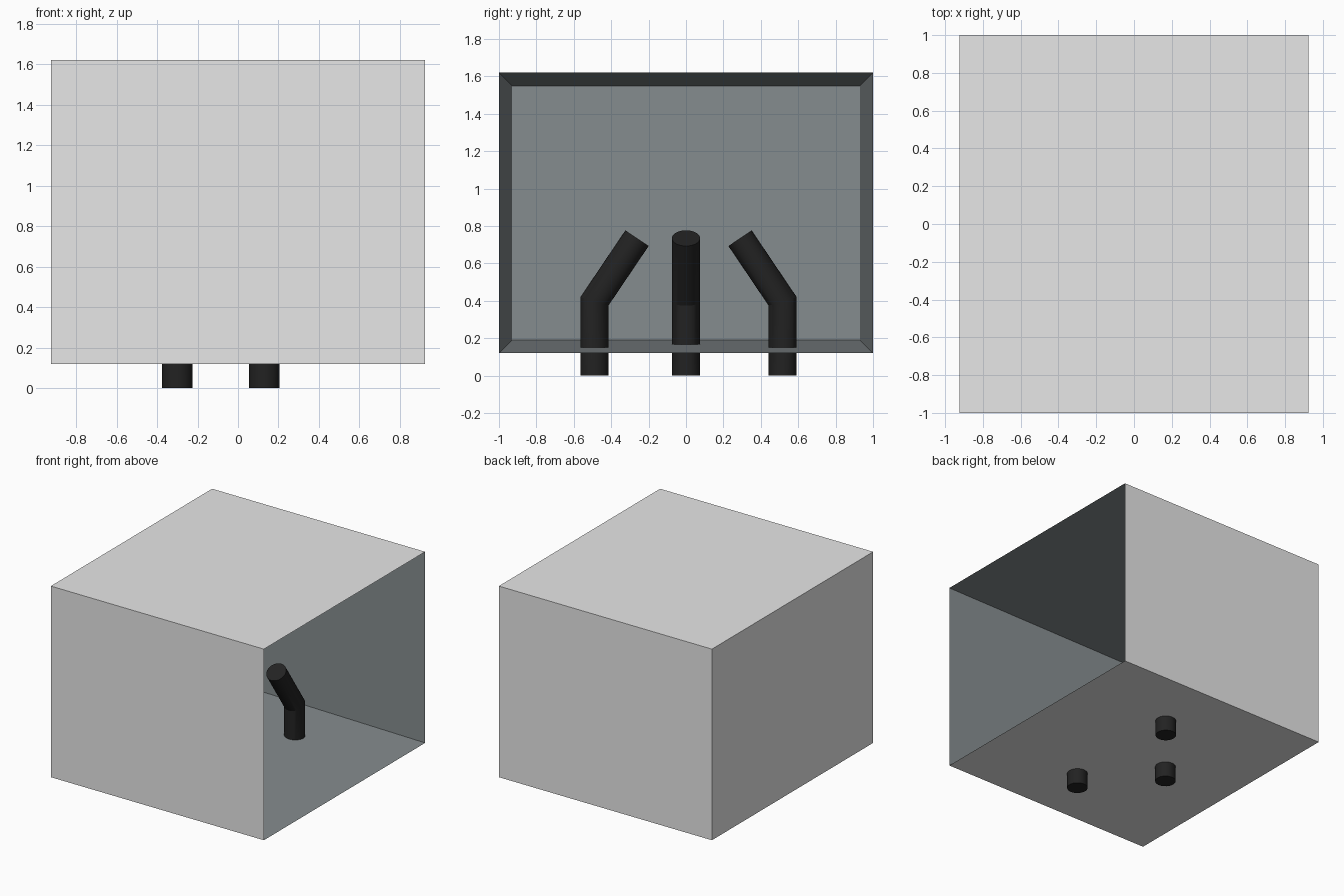
import bpy, bmesh, math
from mathutils import Vector

if "Cube" in bpy.data.objects:
    bpy.data.objects.remove(bpy.data.objects["Cube"])


def material(name, colour):
    m = bpy.data.materials.new(name)
    m.diffuse_color = (*colour, 1)
    m.use_nodes = True
    m.node_tree.nodes["Principled BSDF"].inputs["Base Color"].default_value = m.diffuse_color
    return m


shell_grey = material("light grey", (0.8, 0.8, 0.8))
inner_grey = material("slate grey", (0.234, 0.262, 0.271))
black = material("black", (0.016, 0.016, 0.016))


def add_object(name, bm, mats):
    mesh = bpy.data.meshes.new(name)
    bm.to_mesh(mesh)
    bm.free()
    for m in mats:
        mesh.materials.append(m)
    ob = bpy.data.objects.new(name, mesh)
    bpy.context.collection.objects.link(ob)
    return ob


# Housing: a box whose +x side is pushed in to a tapered recess with a sharp rim
HX, HY, HZ, MID, WALL = 0.925, 1.0, 0.75, 0.87, 0.07
bm = bmesh.new()
bmesh.ops.create_cube(bm, size=2)
for v in bm.verts:
    v.co = Vector((v.co.x * HX, v.co.y * HY, v.co.z * HZ + MID))
bm.normal_update()
opening = max(bm.faces, key=lambda f: f.normal.x)
back = bmesh.ops.extrude_discrete_faces(bm, faces=[opening])["faces"][0]
for v in back.verts:
    v.co.x = -HX + WALL
    v.co.y *= (HY - WALL) / HY
    v.co.z = MID + (v.co.z - MID) * (HZ - WALL) / HZ
    for f in v.link_faces:
        f.material_index = 1      # recess lining
bm.normal_update()
add_object("housing", bm, [shell_grey, inner_grey])


# Pipes: upright lower part, mitred bend, leaning upper part
RADIUS, BEND_Z, SIDES = 0.075, 0.397, 32
LEAN = math.radians(34)
LENGTH = 0.408


def pipe(name, x, y, heading):
    u = Vector((math.cos(heading), math.sin(heading), 0))
    w = Vector((-u.y, u.x, 0))
    up = Vector((0, 0, 1))
    base = Vector((x, y, 0))
    bend = base + up * BEND_Z
    tip = bend + (u * math.sin(LEAN) + up * math.cos(LEAN)) * LENGTH
    sections = [(base, u),
                (bend, u - up * math.tan(LEAN / 2)),
                (tip, u * math.cos(LEAN) - up * math.sin(LEAN))]
    bm = bmesh.new()
    rings = []
    for centre, across in sections:
        rings.append([bm.verts.new(centre + across * RADIUS * math.cos(a) + w * RADIUS * math.sin(a))
                      for a in (2 * math.pi * i / SIDES for i in range(SIDES))])
    for lo, hi in zip(rings, rings[1:]):
        for i in range(SIDES):
            j = (i + 1) % SIDES
            bm.faces.new((lo[i], lo[j], hi[j], hi[i]))
    bm.faces.new(rings[0][::-1])
    bm.faces.new(rings[-1])
    bm.normal_update()
    ob = add_object(name, bm, [black])
    bpy.ops.object.select_all(action='DESELECT')
    ob.select_set(True)
    bpy.context.view_layer.objects.active = ob
    bpy.ops.object.shade_smooth_by_angle(angle=math.radians(25))


pipe("front_pipe", 0.13, -0.49, math.pi / 2)
pipe("back_pipe", 0.13, 0.517, -math.pi / 2)
pipe("middle_pipe", -0.30, 0.0, 0.0)
